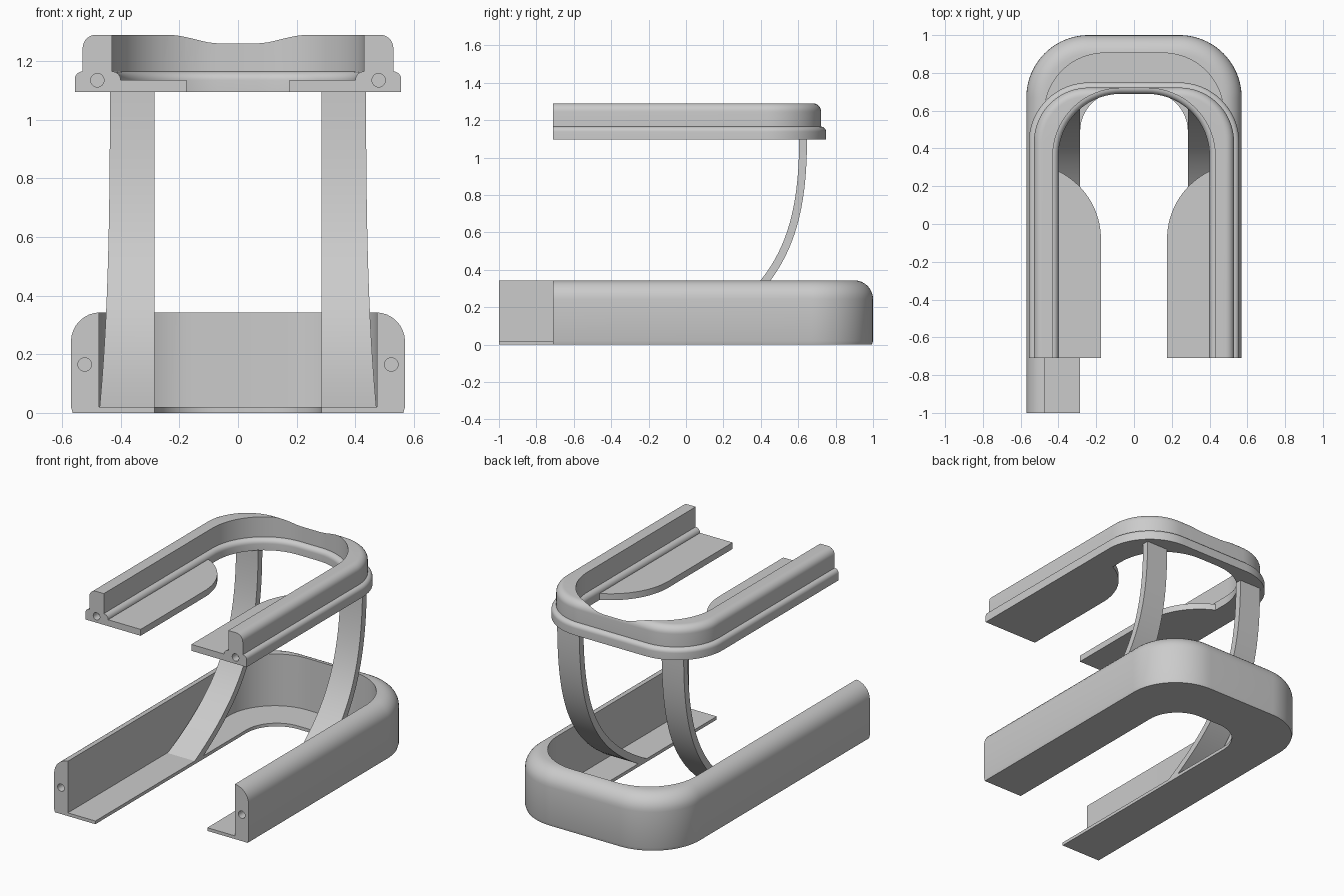
import bpy
import bmesh
from math import sin, cos, pi, sqrt, radians
from mathutils import Vector

cube = bpy.data.objects.get("Cube")
if cube:
    bpy.data.objects.remove(cube, do_unlink=True)

grey = bpy.data.materials.new("light grey")
grey.use_nodes = True
COLOUR = (0.6, 0.6, 0.6, 1)
grey.diffuse_color = COLOUR
grey.node_tree.nodes["Principled BSDF"].inputs["Base Color"].default_value = COLOUR

FRONT = -0.71       # front end of everything but the long base leg
LONG_FRONT = -1.0   # front end of the long base leg
BEYOND = -1.5       # cutters run out past the front


def loft(name, rings):
    """Closed solid through rings of equal point count."""
    bm = bmesh.new()
    loops = [[bm.verts.new(p) for p in ring] for ring in rings]
    n = len(loops[0])
    for a, b in zip(loops, loops[1:]):
        for i in range(n):
            j = (i + 1) % n
            bm.faces.new((a[i], a[j], b[j], b[i]))
    bm.faces.new(loops[0])
    bm.faces.new(loops[-1])
    bmesh.ops.recalc_face_normals(bm, faces=bm.faces)
    mesh = bpy.data.meshes.new(name)
    bm.to_mesh(mesh)
    bm.free()
    obj = bpy.data.objects.new(name, mesh)
    bpy.context.collection.objects.link(obj)
    mesh.materials.append(grey)
    return obj


def arch(hw, back, r, front, z, steps=20):
    """Arch outline seen from above, open towards the front."""
    right = [(hw - r + r * cos(a), back - r + r * sin(a))
             for a in (pi / 2 * i / steps for i in range(steps + 1))]
    half = [(hw, front)] + right
    pts = half + [(-x, y) for x, y in reversed(half)]
    return [Vector((x, y, z)) for x, y in pts]


def arch_solid(name, hw, back, r, front, layers):
    """Stack of arch outlines; each layer is (inset, height)."""
    return loft(name, [arch(hw - o, back - o, r - o, front, z) for o, z in layers])


def box(name, x0, x1, y0, y1, z0, z1):
    return loft(name, [[(x0, y0, z), (x1, y0, z), (x1, y1, z), (x0, y1, z)]
                       for z in (z0, z1)])


def pin_hole(x, y, z, r=0.023, depth=0.05):
    ring = [(x + r * cos(2 * pi * i / 24), z + r * sin(2 * pi * i / 24)) for i in range(24)]
    return loft("pin_hole_cutter", [[(px, py, pz) for px, pz in ring]
                                    for py in (y - depth, y + depth)])


def cut(obj, cutters):
    bpy.context.view_layer.objects.active = obj
    for c in cutters:
        c.hide_render = True
        mod = obj.modifiers.new("cut", 'BOOLEAN')
        mod.operation = 'DIFFERENCE'
        mod.solver = 'EXACT'
        mod.object = c
        bpy.ops.object.modifier_apply(modifier=mod.name)
        bpy.data.objects.remove(c, do_unlink=True)


def smooth(obj):
    bpy.ops.object.select_all(action='DESELECT')
    obj.select_set(True)
    bpy.context.view_layer.objects.active = obj
    bpy.ops.object.shade_smooth_by_angle(angle=radians(30))


def rounded(r, z, steps=8):
    """Layers of a quarter round, from its outer foot up to height z."""
    return [(r - r * cos(a), z - r + r * sin(a))
            for a in (pi / 2 * i / steps for i in range(steps + 1))]


# Base: rounded arch wall with a thin floor, one leg longer
base = arch_solid("base_shell", 0.57, 1.0, 0.33, LONG_FRONT,
                  [(0.006, 0), (0, 0.02)] + rounded(0.1, 0.343))
cut(base, [
    arch_solid("cavity", 0.475, 0.905, 0.32, BEYOND, [(0, 0.02), (0, 1)]),
    arch_solid("floor_gap", 0.285, 0.7, 0.21, BEYOND, [(0, -0.1), (0, 0.1)]),
    box("short_leg", 0, 1, BEYOND, FRONT, -0.1, 1),
    pin_hole(-0.523, LONG_FRONT, 0.165),
    pin_hole(0.523, FRONT, 0.165),
])
smooth(base)

# Upper ring: beaded flange under a thinner wall that dips at the back
FLANGE = 0.027
bead = [(o, z) for o, z in rounded(FLANGE, 1.165)]
ring = arch_solid("upper_ring", 0.557, 0.749, 0.317, FRONT,
                  [(0, 1.095)] + bead + [(FLANGE + o, z) for o, z in rounded(0.045, 1.29)])
LIP = 0.03
inner = [(LIP, 1.0)] + [(LIP - o, z) for o, z in rounded(LIP, 1.165)] + [(0, 1.5)]
cut(ring, [
    arch_solid("ring_gap", 0.43, 0.719, 0.36, BEYOND, inner),
    pin_hole(-0.48, FRONT, 1.135),
    pin_hole(0.48, FRONT, 1.135),
])
smooth(ring)

# Shelf plates and curved struts, one pair per side
FACE = [Vector(p) for p in ((0.605, 1.1), (0.605, 0.55), (0.46, 0.28), (-0.02, 0.02))]
THICK = 0.042


def strut_rings(side, steps=28):
    a, b, c, d = FACE
    rings = []
    for i in range(steps + 1):
        t = i / steps
        s = 1 - t
        p = a * s**3 + b * 3 * s * s * t + c * 3 * s * t * t + d * t**3
        tan = ((b - a) * s * s + (c - b) * 2 * s * t + (d - c) * t * t).normalized()
        q = p + Vector((-tan.y, tan.x)) * THICK
        # keep both ends flat on the ring and the floor
        if i == 0:
            q.y = p.y
        q.y = max(q.y, 0.005)
        outer = 0.437 + 0.035 * t * t
        rings.append([(side * x, v.x, v.y) for x, v in
                      ((0.285, p), (outer, p), (outer, q), (0.285, q))])
    return rings


for side, label in ((1, "left"), (-1, "right")):
    radius, edge, wall, start = 0.4, 0.175, 0.4, -0.08
    outline = [(wall, FRONT), (edge, FRONT)]
    for i in range(21):
        x = edge + (wall - edge) * (i / 20) ** 2
        outline.append((x, start + sqrt(max(0, radius**2 - (edge + radius - x) ** 2))))
    plate = loft(label + "_shelf", [[(side * x, y, z) for x, y in outline]
                                    for z in (1.095, 1.135)])
    smooth(plate)
    smooth(loft(label + "_strut", strut_rings(side)))
